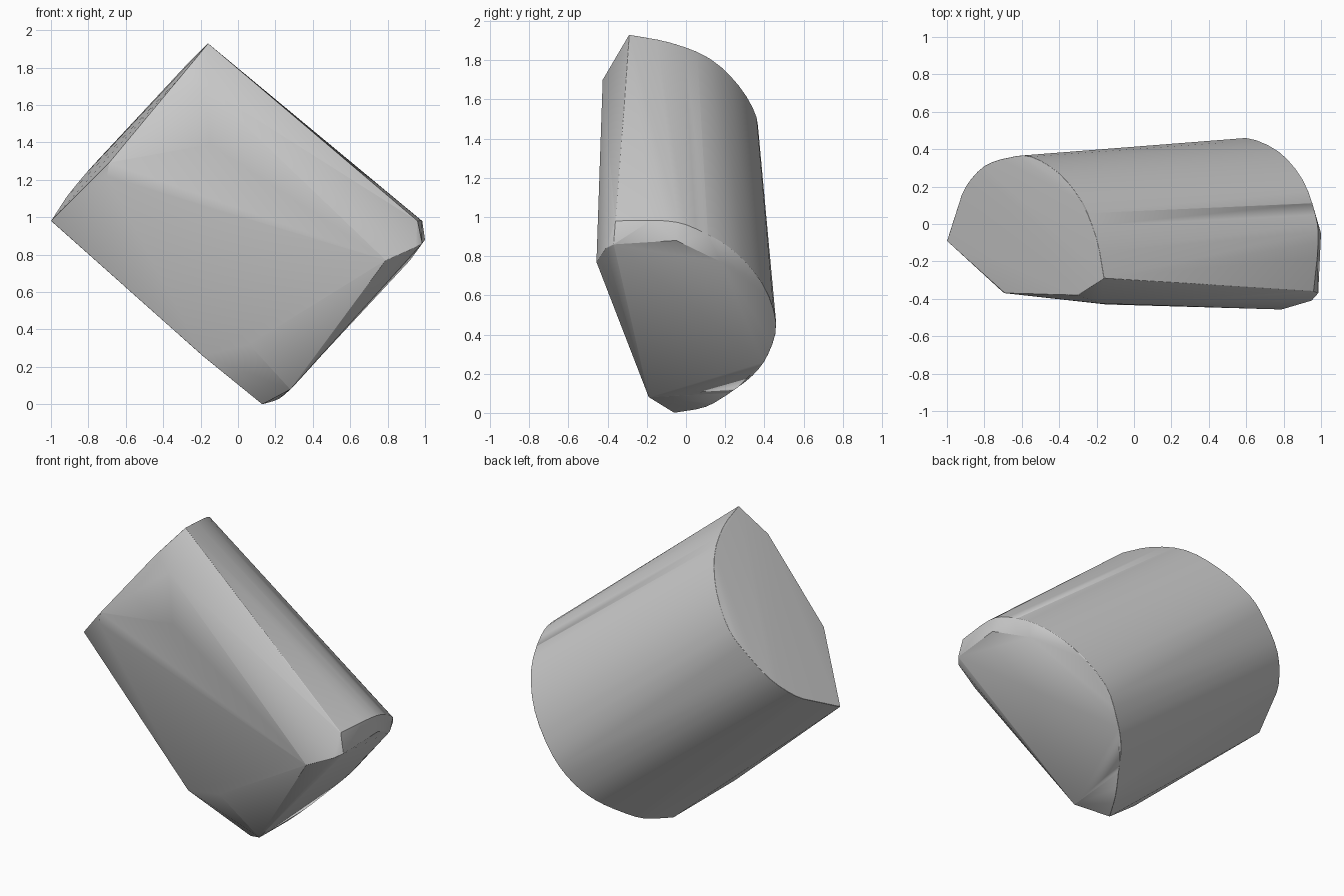
import bpy, bmesh
from math import radians
from mathutils import Vector

if "Cube" in bpy.data.objects:
    bpy.data.objects.remove(bpy.data.objects["Cube"])


def smooth_path(points, steps=3):
    """Catmull-Rom curve through the points."""
    p = [Vector(q) for q in points]
    p = [2 * p[0] - p[1]] + p + [2 * p[-1] - p[-2]]
    out = []
    for a, b, c, d in zip(p, p[1:], p[2:], p[3:]):
        for i in range(steps):
            t = i / steps
            out.append(0.5 * (2 * b + (c - a) * t + (2 * a - 5 * b + 4 * c - d) * t * t
                              + (3 * b - a - 3 * c + d) * t ** 3))
    return out + [p[-2]]


# curved rim of the upper left end
upper_rim = [(-1, -.09, .98), (-.95, .07, 1.06), (-.9, .2, 1.13), (-.8, .31, 1.25),
             (-.67, .355, 1.39), (-.55, .36, 1.51), (-.4, .27, 1.67),
             (-.28, .12, 1.81), (-.2, -.08, 1.89), (-.16, -.29, 1.93)]
# curved rim of the lower right end
lower_rim = [(.13, -.06, 0), (.22, .1, .03), (.3, .22, .1), (.38, .34, .19),
             (.48, .42, .3), (.6, .46, .46), (.77, .39, .66), (.9, .24, .83),
             (.97, .05, .94), (.985, -.1, .98), (.96, -.36, .98)]
# worn edge of the lower end
worn_edge = [(1, -.05, .88), (.985, -.37, .86), (.92, .18, .77)]
# broken front face
front_face = [(-.69, -.37, 1.29), (-.7, -.365, 1.22), (-.3, -.38, 1.76),
              (-.18, -.425, 1.70), (-.15, -.43, 1.39), (.79, -.457, .77),
              (.95, -.41, .84), (.06, -.27, .32), (-.19, -.22, .26), (.28, -.19, .08)]

# convex stone body
bm = bmesh.new()
for co in smooth_path(upper_rim) + smooth_path(lower_rim) + worn_edge + front_face:
    bm.verts.new(co)
hull = bmesh.ops.convex_hull(bm, input=bm.verts[:])
loose = {g for g in hull["geom_interior"] + hull["geom_unused"]
         if isinstance(g, bmesh.types.BMVert) and g.is_valid and not g.link_faces}
bmesh.ops.delete(bm, geom=list(loose), context='VERTS')
bmesh.ops.dissolve_limit(bm, angle_limit=radians(3), verts=bm.verts[:], edges=bm.edges[:])
bmesh.ops.recalc_face_normals(bm, faces=bm.faces[:])
mesh = bpy.data.meshes.new("half_column_stone")
bm.to_mesh(mesh)
bm.free()
stone = bpy.data.objects.new("half_column_stone", mesh)
bpy.context.collection.objects.link(stone)

# slightly softened rims
bevel = stone.modifiers.new("soft_rims", 'BEVEL')
bevel.width = 0.012
bevel.segments = 2
bevel.limit_method = 'ANGLE'
bevel.angle_limit = radians(50)

bpy.context.view_layer.objects.active = stone
stone.select_set(True)
bpy.ops.object.shade_smooth_by_angle(angle=radians(30))
